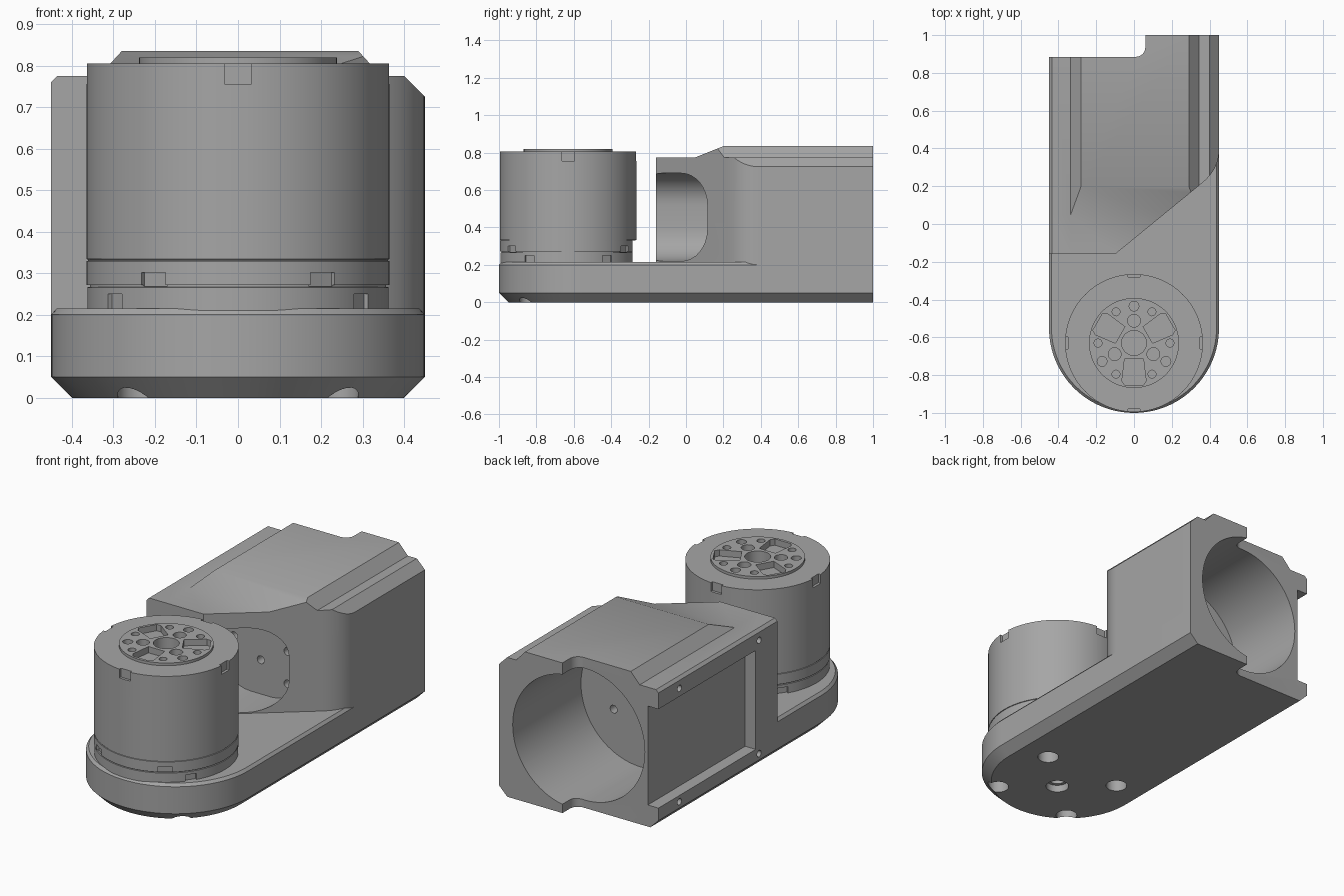
import bpy, bmesh, math
from math import sin, cos, pi, radians

if "Cube" in bpy.data.objects:
    bpy.data.objects.remove(bpy.data.objects["Cube"])

grey = bpy.data.materials.new("machined grey")
grey.diffuse_color = (0.38, 0.38, 0.38, 1)
grey.use_nodes = True
grey.node_tree.nodes["Principled BSDF"].inputs["Base Color"].default_value = grey.diffuse_color


def loft(name, loops):
    """Solid skinned through equal-length closed loops, capped at both ends."""
    bm = bmesh.new()
    rings = [[bm.verts.new(p) for p in loop] for loop in loops]
    n = len(rings[0])
    for a, b in zip(rings, rings[1:]):
        for i in range(n):
            j = (i + 1) % n
            bm.faces.new((a[i], a[j], b[j], b[i]))
    bm.faces.new(rings[0])
    bm.faces.new(rings[-1])
    bmesh.ops.recalc_face_normals(bm, faces=bm.faces)
    me = bpy.data.meshes.new(name)
    bm.to_mesh(me)
    bm.free()
    me.materials.append(grey)
    ob = bpy.data.objects.new(name, me)
    bpy.context.collection.objects.link(ob)
    return ob


def prism(pts, axis, a, b, name="cutter"):
    put = {"x": lambda u, v, t: (t, u, v),
           "y": lambda u, v, t: (u, t, v),
           "z": lambda u, v, t: (u, v, t)}[axis]
    return loft(name, [[put(u, v, t) for u, v in pts] for t in (a, b)])


def circle(u, v, r, n=24):
    return [(u + r * cos(2 * pi * i / n), v + r * sin(2 * pi * i / n)) for i in range(n)]


def rect(u0, u1, v0, v1):
    return [(u0, v0), (u1, v0), (u1, v1), (u0, v1)]


def turn(pts, deg, cx=0, cy=0):
    c, s = cos(radians(deg)), sin(radians(deg))
    return [(cx + u * c - v * s, cy + u * s + v * c) for u, v in pts]


def round_rect(u0, u1, v0, v1, r, n=8):
    out = []
    for k, (u, v) in enumerate([(u1 - r, v1 - r), (u0 + r, v1 - r), (u0 + r, v0 + r), (u1 - r, v0 + r)]):
        out += [(u + r * cos(pi / 2 * (k + i / n)), v + r * sin(pi / 2 * (k + i / n))) for i in range(n + 1)]
    return out


def boolean(cutter, *targets, op="DIFFERENCE"):
    for ob in targets:
        m = ob.modifiers.new("cut", "BOOLEAN")
        m.operation, m.solver, m.object = op, "EXACT", cutter
        dg = bpy.context.evaluated_depsgraph_get()
        me = bpy.data.meshes.new_from_object(ob.evaluated_get(dg))
        ob.modifiers.clear()
        ob.data = me
    bpy.data.objects.remove(cutter)


# Base plate: long, rounded at the front, chamfered below
def plate_outline(inset, z, n=64):
    w = 0.45 - inset
    arc = [(w * cos(pi * i / n), -0.55 - w * sin(pi * i / n), z) for i in range(n + 1)]
    return [(w, 1, z)] + arc + [(-w, 1, z)]


plate = loft("base_plate", [plate_outline(0.05, 0), plate_outline(0, 0.05),
                            plate_outline(0, 0.2), plate_outline(0.013, 0.215)])

# Housing block: plan outline with a diagonal front, crossed with its end profile
p0, p1, p2 = (0.36, 0.216), (0.45, 0.29), (0.45, 0.39)
bend = [tuple((1 - t) ** 2 * a + 2 * t * (1 - t) * b + t * t * c for a, b, c in zip(p0, p1, p2))
        for t in [i / 12 for i in range(13)]]
housing = prism([(-0.45, -0.16), (-0.1, -0.16)] + bend + [(0.45, 1), (-0.45, 1)], "z", 0.2, 0.9, "housing")
profile = [(-0.5, 0.1), (-0.5, 0.71), (-0.435, 0.775), (-0.335, 0.775), (-0.28, 0.835), (0.29, 0.835),
           (0.345, 0.775), (0.40, 0.775), (0.5, 0.675), (0.5, 0.1)]
boolean(prism(profile, "y", -0.5, 1.2), housing, op="INTERSECT")
boolean(prism([(-0.4, 0.775), (0.05, 0.775), (0.2, 0.835), (0.2, 1), (-0.4, 1)], "x", -0.6, 0.6), housing)

# Back step with a rounded inside corner
step = [(-0.6, 0.885), (0.01, 0.885)]
step += [(0.01 + 0.05 * sin(a), 0.935 - 0.05 * cos(a)) for a in [pi / 2 * i / 8 for i in range(1, 9)]]
step += [(0.06, 1.1), (-0.6, 1.1)]
boolean(prism(step, "z", -0.1, 1), housing, plate)

# Rear motor bore and front recess
boolean(prism(circle(0, 0.41, 0.366, 96), "y", 0.4, 1.2), housing, plate)
boolean(prism(round_rect(-0.235, 0.235, 0.22, 0.69, 0.17), "y", -0.4, 0.2), housing)

# Screw holes through the wall between recess and bore
for x, z in [(0, 0.41), (-0.165, 0.5), (-0.165, 0.32), (0.165, 0.5), (0.165, 0.32)]:
    boolean(prism(circle(x, z, 0.022, 16), "y", 0.1, 0.5), housing)

# Left side cover slot and its screw holes
boolean(prism(rect(0.03, 1.1, 0.12, 0.67), "x", -0.6, -0.385), housing, plate)
for y in (0.0, 0.7):
    boolean(prism(circle(y, 0.715, 0.018, 16), "x", -0.6, -0.41), housing)
    boolean(prism(circle(y, 0.085, 0.018, 16), "x", -0.6, -0.41), plate)

# Screw holes under the motor
CY = -0.63
for sx in (-1, 1):
    for sy in (-1, 1):
        boolean(prism(circle(sx * 0.235, CY + sy * 0.205, 0.055), "z", -0.1, 0.12), plate)
boolean(prism(circle(0, CY, 0.06), "z", -0.1, 0.04), plate)
boolean(prism(circle(0, CY, 0.042), "z", -0.1, 0.15), plate)

# Motor: turned body with two thin grooves and a raised output disc
turned = [(0.363, 0.21), (0.363, 0.266), (0.357, 0.267), (0.357, 0.271), (0.365, 0.272), (0.365, 0.329),
          (0.361, 0.33), (0.361, 0.333), (0.365, 0.334), (0.365, 0.805), (0.238, 0.805), (0.238, 0.82)]
motor = loft("motor", [[(x, y, z) for x, y in circle(0, CY, r, 128)] for r, z in turned])
boolean(prism(rect(-0.5, 0.5, -0.285, -0.2), "z", 0.1, 0.331), motor)


def rim_notch(deg, half, z0, z1):
    boolean(prism(turn(rect(0.35, 0.5, -half, half), deg, 0, CY), "z", z0, z1), motor)


for k in range(4):
    rim_notch(90 * k, 0.033, 0.756, 0.9)
for side in (0, 180):
    for s in (-1, 1):
        rim_notch(side + s * 56, 0.035, 0.269, 0.302)
        rim_notch(side + s * 35, 0.030, 0.1, 0.25)

# Output disc: centre bore, three pockets and three groups of holes
boolean(prism(circle(0, CY, 0.066, 32), "z", 0.74, 0.9), motor)
pocket = [(-0.05, -0.085), (-0.064, -0.2), (-0.05, -0.222), (0.05, -0.222), (0.064, -0.2), (0.05, -0.085)]
for k in range(3):
    a = 120 * k
    boolean(prism(turn(pocket, a, 0, CY), "z", 0.785, 0.9), motor)
    for x, y, r in [(0, 0.118, 0.034), (0, 0.195, 0.026), (0.095, 0.165, 0.021), (-0.095, 0.165, 0.021)]:
        (c,) = turn([(x, y)], a, 0, CY)
        boolean(prism(circle(*c, r, 16), "z", 0.77, 0.9), motor)

# Smooth the curved walls, keep machined edges sharp
bpy.ops.object.select_all(action="DESELECT")
for ob in (plate, housing, motor):
    ob.select_set(True)
bpy.context.view_layer.objects.active = motor
bpy.ops.object.shade_smooth_by_angle(angle=radians(25))
